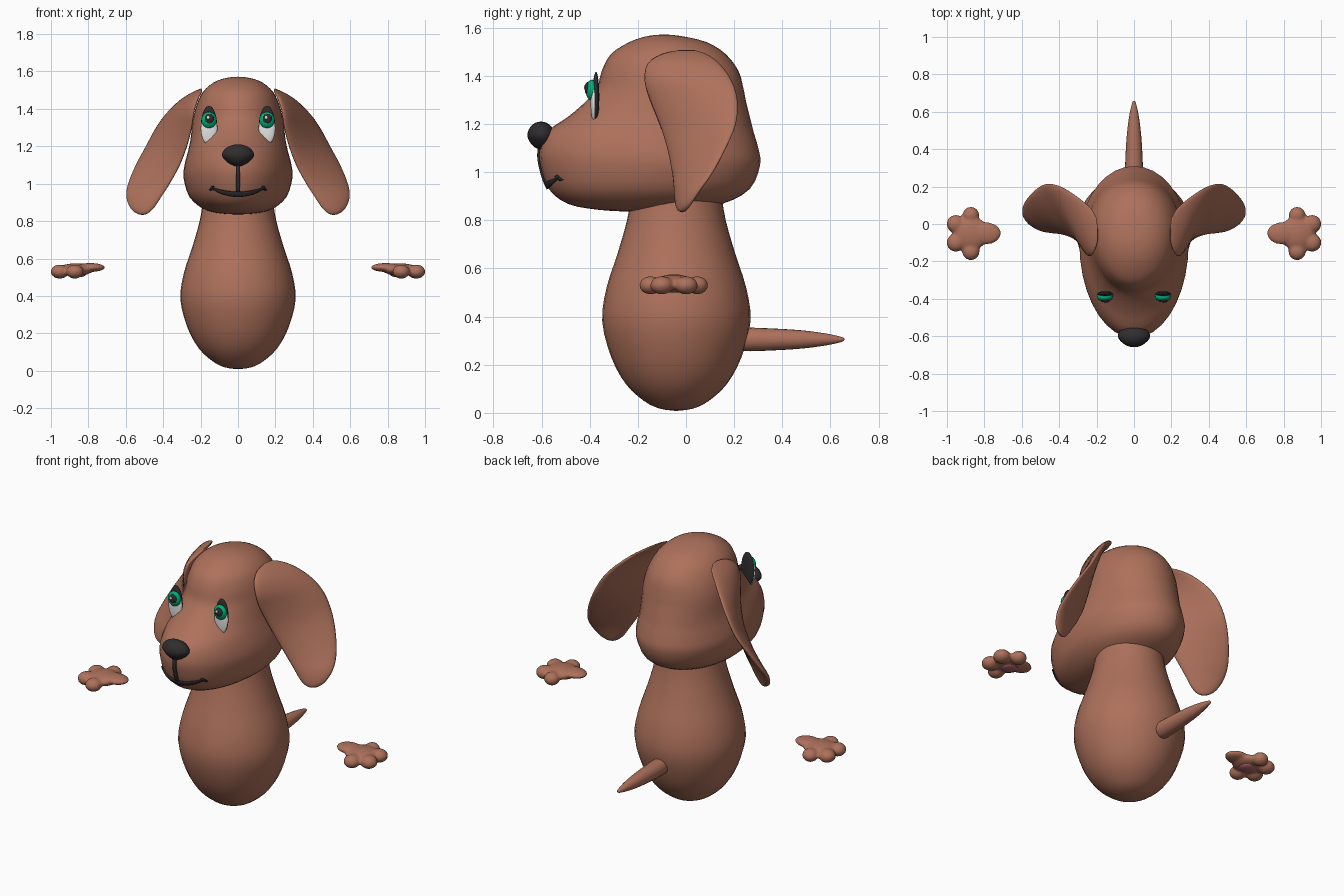
import bpy, bmesh, math
from mathutils import Vector as V, Matrix
from mathutils.bvhtree import BVHTree

if "Cube" in bpy.data.objects:
    bpy.data.objects.remove(bpy.data.objects["Cube"])


def mat(name, rgb):
    m = bpy.data.materials.new(name)
    m.diffuse_color = (*rgb, 1)
    m.use_nodes = True
    m.node_tree.nodes["Principled BSDF"].inputs["Base Color"].default_value = m.diffuse_color
    return m


BROWN = mat("brown fur", (0.42, 0.165, 0.105))
BLACK = mat("black", (0.03, 0.026, 0.028))
WHITE = mat("eye white", (0.8, 0.8, 0.8))
GREEN = mat("iris green", (0.0, 0.42, 0.19))
PINK = mat("pad pink", (0.42, 0.13, 0.15))


def finish(bm, name, material, smooth=True):
    me = bpy.data.meshes.new(name)
    bmesh.ops.recalc_face_normals(bm, faces=bm.faces)
    bm.to_mesh(me)
    bm.free()
    me.materials.append(material)
    for p in me.polygons:
        p.use_smooth = smooth
    ob = bpy.data.objects.new(name, me)
    bpy.context.collection.objects.link(ob)
    return ob


def spline(rows, steps):
    """Catmull-Rom resampling of rows of numbers."""
    out = []
    n = len(rows)
    for i in range(n - 1):
        p0, p1, p2, p3 = (rows[min(max(k, 0), n - 1)] for k in (i - 1, i, i + 1, i + 2))
        for s in range(steps):
            t = s / steps
            out.append([0.5 * (2 * b + (c - a) * t + (2 * a - 5 * b + 4 * c - d) * t * t
                               + (3 * b - a - 3 * c + d) * t ** 3)
                        for a, b, c, d in zip(p0, p1, p2, p3)])
    out.append(list(rows[-1]))
    return out


def loft(name, material, rows, point, steps=3, seg=32):
    """Skin rings; point(row, angle) gives each vertex."""
    bm = bmesh.new()
    rings = []
    for r in spline(rows, steps):
        rings.append([bm.verts.new(point(r, 2 * math.pi * k / seg)) for k in range(seg)])
    for a, b in zip(rings, rings[1:]):
        for k in range(seg):
            bm.faces.new((a[k], a[(k + 1) % seg], b[(k + 1) % seg], b[k]))
    bm.faces.new(rings[0])
    bm.faces.new(rings[-1])
    bmesh.ops.remove_doubles(bm, verts=bm.verts, dist=0.0005)
    return finish(bm, name, material)


def add_ball(bm, c, r, seg=24):
    bmesh.ops.create_uvsphere(bm, u_segments=seg, v_segments=seg // 2, radius=1,
                              matrix=Matrix.Translation(c) @ Matrix.Diagonal((*r, 1)))


def ball(name, material, c, r, seg=24):
    bm = bmesh.new()
    add_ball(bm, c, r, seg)
    return finish(bm, name, material)


# Body: pear shape (z, radius)
loft("body", BROWN,
     [(0.008, 0), (0.018, 0.07), (0.05, 0.135), (0.12, 0.21), (0.23, 0.27), (0.38, 0.308),
      (0.52, 0.29), (0.66, 0.245), (0.8, 0.205), (0.92, 0.185)],
     lambda r, a: (r[1] * math.cos(a), -0.04 + r[1] * math.sin(a), r[0]))


# Head: egg-shaped level sections (z, front y, back y, half width, y of widest line)
def head_point(r, a):
    z, front, back, w, mid = r
    s = math.sin(a)
    return (w * math.cos(a), mid + (back - mid if s > 0 else mid - front) * s, z)


head = loft("head", BROWN,
            [(0.835, -0.22, -0.22, 0, -0.22), (0.843, -0.36, -0.02, 0.11, -0.18),
             (0.868, -0.49, 0.15, 0.19, -0.14), (0.93, -0.57, 0.265, 0.26, -0.12),
             (1.03, -0.605, 0.308, 0.291, -0.1), (1.1, -0.607, 0.3, 0.286, -0.1),
             (1.17, -0.575, 0.28, 0.268, -0.08), (1.23, -0.49, 0.265, 0.255, -0.05),
             (1.29, -0.42, 0.25, 0.248, -0.03), (1.35, -0.37, 0.238, 0.24, -0.03),
             (1.42, -0.35, 0.218, 0.222, -0.05), (1.49, -0.312, 0.165, 0.188, -0.07),
             (1.54, -0.235, 0.085, 0.132, -0.08), (1.565, -0.16, -0.02, 0.066, -0.09),
             (1.572, -0.09, -0.09, 0, -0.09)], head_point, seg=36)


# Ears: flat leaf sections (z, front edge x y, back edge x y, half thickness)
EAR = [(1.508, 0.195, -0.02, 0.2, 0.03, 0.0), (1.49, 0.2, -0.1, 0.235, 0.085, 0.018),
       (1.45, 0.22, -0.16, 0.3, 0.14, 0.026), (1.38, 0.24, -0.172, 0.375, 0.19, 0.03),
       (1.3, 0.25, -0.15, 0.435, 0.213, 0.03), (1.2, 0.275, -0.11, 0.49, 0.207, 0.03),
       (1.1, 0.312, -0.077, 0.545, 0.165, 0.03), (1.0, 0.365, -0.055, 0.587, 0.11, 0.028),
       (0.93, 0.41, -0.046, 0.597, 0.06, 0.026), (0.87, 0.45, -0.04, 0.575, 0.02, 0.02),
       (0.84, 0.485, -0.03, 0.54, -0.002, 0.012), (0.833, 0.51, -0.015, 0.51, -0.015, 0.0)]


def ear_point(side):
    def point(r, a):
        z, fx, fy, bx, by, t = r
        f, b = V((fx, fy)), V((bx, by))
        half = (b - f) / 2
        nrm = V((half.y, -half.x))
        nrm = nrm.normalized() if nrm.length > 1e-6 else nrm
        p = (f + b) / 2 + half * math.cos(a) + nrm * t * math.sin(a)
        return (side * p.x, p.y, z)
    return point


for side, tag in ((1, "left"), (-1, "right")):
    loft(tag + "_ear", BROWN, EAR, ear_point(side), seg=24)

# Tail: tapered rod (y, radius)
loft("tail", BROWN,
     [(0.21, 0), (0.215, 0.03), (0.24, 0.048), (0.35, 0.046), (0.48, 0.038), (0.58, 0.025),
      (0.64, 0.012), (0.655, 0.006), (0.658, 0)],
     lambda r, a: (r[1] * math.cos(a), r[0], 0.305 + r[1] * math.sin(a)), seg=20)

# Nose: ball narrowed towards the bottom and the tip
nose = ball("nose", BLACK, (0, 0, 0), (1, 1, 1), 28)
for v in nose.data.vertices:
    x, y, z = v.co
    x *= 0.087 * (1 + 0.35 * min(z, 0)) * (1 + 0.2 * min(y, 0))
    lower = max(-z, 0)
    v.co = (x, -0.602 + 0.057 * y + 0.012 * lower, 1.15 + 0.06 * z)

# Mouth and lip line: thin strips laid on the muzzle
bm = bmesh.new()
bm.from_mesh(head.data)
tree = BVHTree.FromBMesh(bm)
bm.free()


def on_face(x, z):
    hit = tree.ray_cast(V((x, -2, z)), V((0, 1, 0)))[0]
    return (x, hit.y - 0.005, z)


def strip(name, pairs):
    b = bmesh.new()
    rows = []
    for p, q in pairs:
        rows.append([b.verts.new(on_face(p[0] + (q[0] - p[0]) * k / 3,
                                         p[1] + (q[1] - p[1]) * k / 3)) for k in range(4)])
    for m, n in zip(rows, rows[1:]):
        for k in range(3):
            b.faces.new((m[k], n[k], n[k + 1], m[k + 1]))
    ob = finish(b, name, BLACK)
    mod = ob.modifiers.new("thickness", 'SOLIDIFY')
    mod.thickness = 0.008
    mod.offset = 0


strip("lip_line", [((-0.011, 1.11 - 0.02 * i), (0.011, 1.11 - 0.02 * i)) for i in range(9)])
mouth = []
for i in range(25):
    u = i / 12 - 1
    z = 0.941 + 0.036 * u * u
    h = 0.004 + 0.011 * (1 - u * u)
    mouth.append(((0.142 * u, z - h * 0.7), (0.142 * u, z + h)))
strip("mouth", mouth)
# Short creases closing the mouth corners
for s, tag in ((1, "left"), (-1, "right")):
    strip(tag + "_mouth_corner", [((s * (0.128 + 0.005 * i), 0.984 - 0.007 * i),
                                   (s * (0.138 + 0.005 * i), 0.988 - 0.007 * i)) for i in range(4)])

# Eyes: upright flat ovals with a domed iris
for s, tag in ((1, "left"), (-1, "right")):
    x = 0.155 * s
    ball(tag + "_eye_rim", BLACK, (x, -0.374, 1.312), (0.043, 0.014, 0.104))
    ball(tag + "_eye_white", WHITE, (x, -0.383, 1.296), (0.045, 0.014, 0.087))
    ball(tag + "_iris", GREEN, (x, -0.391, 1.34), (0.041, 0.025, 0.044))
    ball(tag + "_pupil", BLACK, (x + 0.002, -0.409, 1.347), (0.025, 0.012, 0.027), 16)
    ball(tag + "_eye_glint", WHITE, (x - 0.004, -0.42, 1.353), (0.008, 0.004, 0.009), 12)

# Paws: fused lobes with a pad underneath
TOES = [(0.872, 0.047, 0.042), (0.953, 0.0, 0.046), (0.953, -0.1, 0.046), (0.872, -0.147, 0.044)]
for s, tag in ((1, "left"), (-1, "right")):
    bm = bmesh.new()
    add_ball(bm, (s * 0.87, -0.05, 0.54), (0.095, 0.09, 0.034))
    add_ball(bm, (s * 0.79, -0.05, 0.552), (0.08, 0.06, 0.024))
    for tx, ty, r in TOES:
        add_ball(bm, (s * tx, ty, 0.53), (r + 0.003, r + 0.003, 0.038))
    paw = finish(bm, tag + "_paw", BROWN)
    rm = paw.modifiers.new("fuse", 'REMESH')
    rm.mode = 'VOXEL'
    rm.voxel_size = 0.008
    rm.use_smooth_shade = True
    sm = paw.modifiers.new("soften", 'SMOOTH')
    sm.iterations = 6
    ball(tag + "_paw_pad", PINK, (s * 0.86, -0.05, 0.518), (0.05, 0.048, 0.019))
